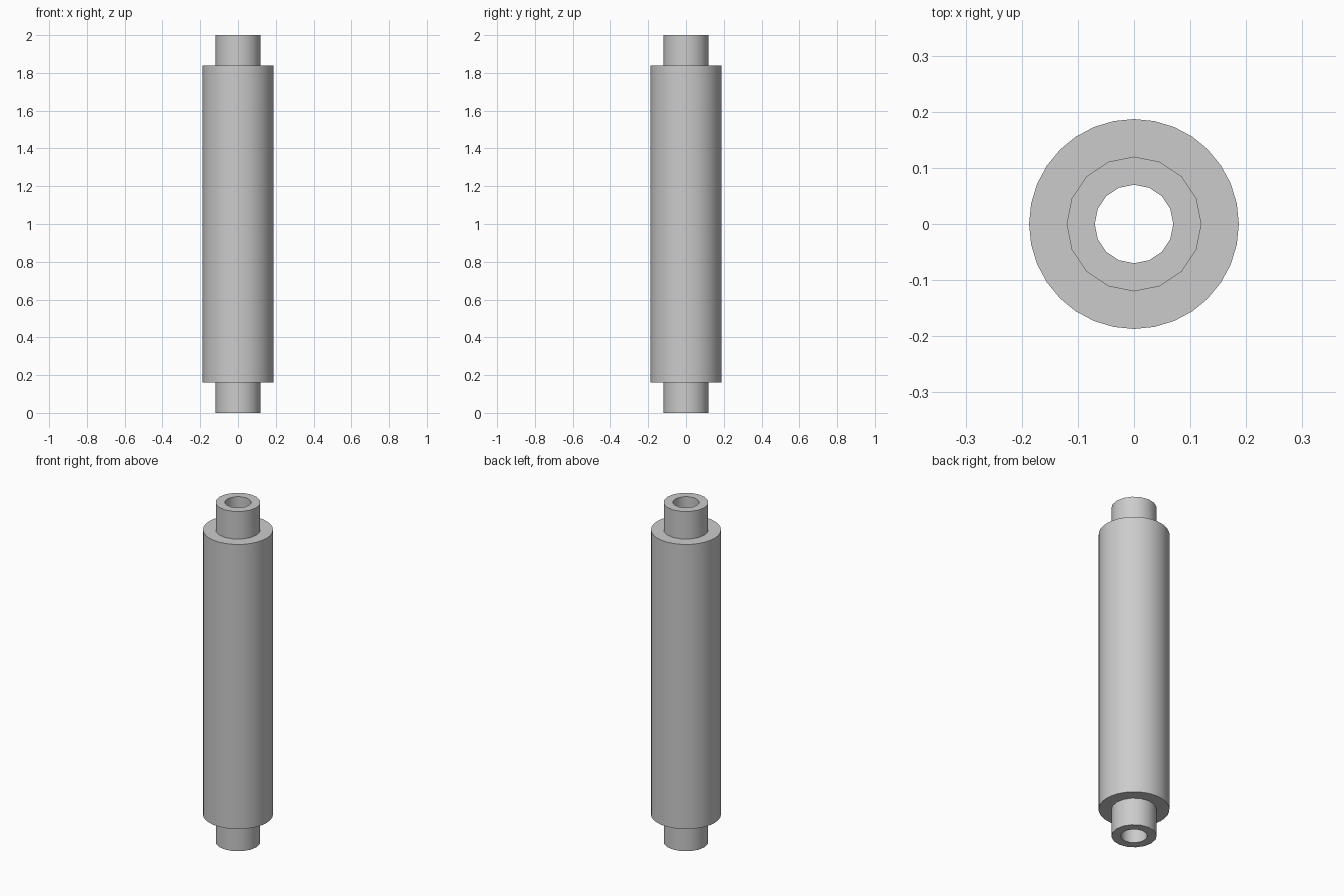
import bpy
import bmesh
import math

cube = bpy.data.objects.get("Cube")
if cube:
    bpy.data.objects.remove(cube, do_unlink=True)

# Single grey metal
grey = bpy.data.materials.new("grey_metal")
grey.use_nodes = True
colour = (0.6, 0.6, 0.6, 1)
grey.diffuse_color = colour
grey.node_tree.nodes["Principled BSDF"].inputs["Base Color"].default_value = colour


def hollow_cylinder(name, outer, inner, bottom, top, sides):
    """Revolve a rectangular wall section around the z axis."""
    bm = bmesh.new()
    section = [(inner, bottom), (outer, bottom), (outer, top), (inner, top)]
    rings = []
    for i in range(sides):
        a = math.tau * i / sides
        rings.append([bm.verts.new((r * math.cos(a), r * math.sin(a), z))
                      for r, z in section])
    for i, ring in enumerate(rings):
        following = rings[(i + 1) % sides]
        for j in range(4):
            k = (j + 1) % 4
            bm.faces.new((ring[j], following[j], following[k], ring[k]))
    bmesh.ops.recalc_face_normals(bm, faces=bm.faces)
    mesh = bpy.data.meshes.new(name)
    bm.to_mesh(mesh)
    bm.free()
    mesh.materials.append(grey)
    obj = bpy.data.objects.new(name, mesh)
    bpy.context.collection.objects.link(obj)
    bpy.ops.object.select_all(action="DESELECT")
    obj.select_set(True)
    bpy.context.view_layer.objects.active = obj
    bpy.ops.object.shade_smooth_by_angle(angle=math.radians(35))
    return obj


# Core tube, open right through, projecting at both ends
hollow_cylinder("core_tube", 0.12, 0.07, 0, 2, 16)

# Wide sleeve; its inner wall is buried in the tube wall
hollow_cylinder("outer_sleeve", 0.187, 0.11, 0.162, 1.838, 32)
